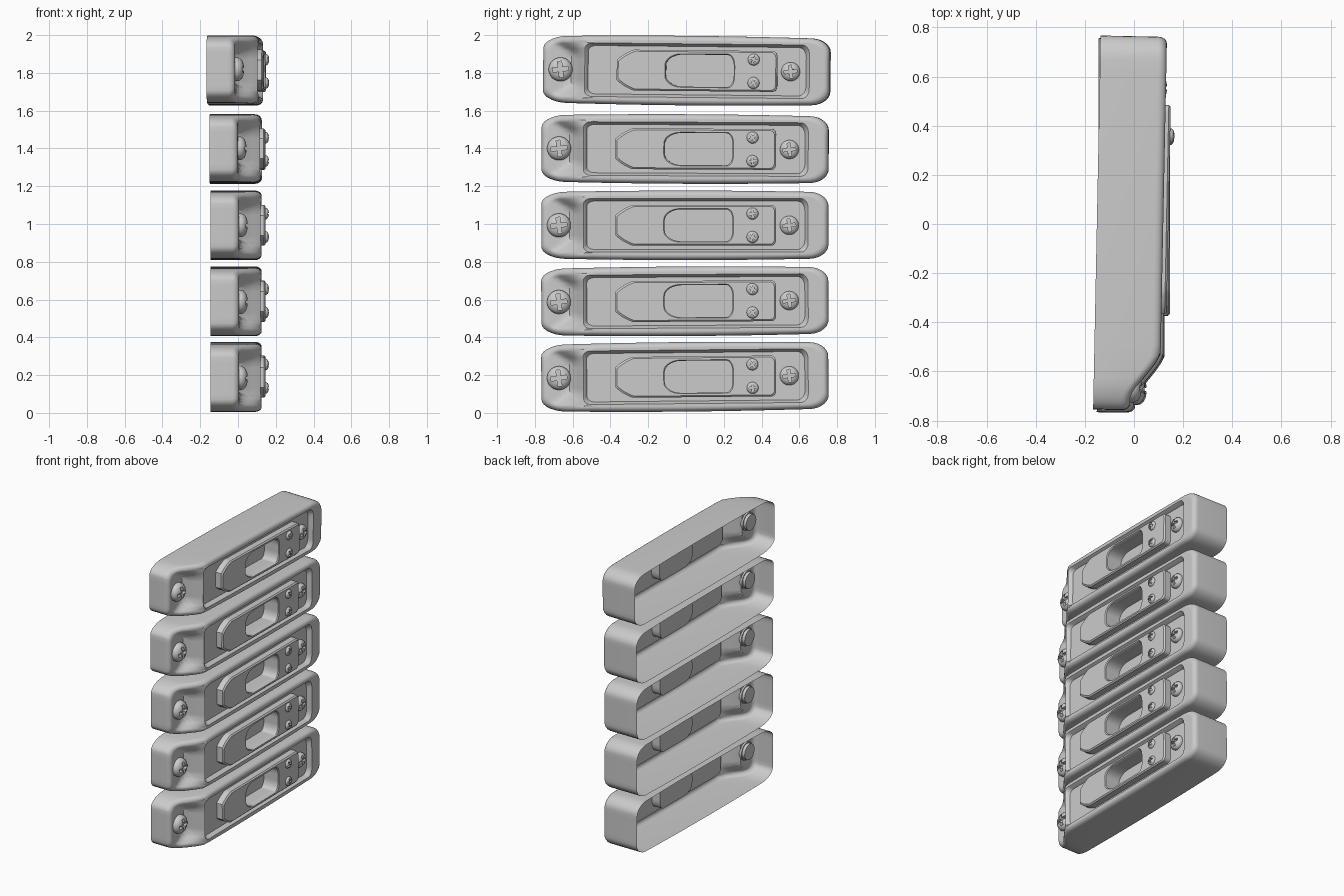
import bpy, bmesh, math
from mathutils import Matrix, Vector

if "Cube" in bpy.data.objects:
    bpy.data.objects.remove(bpy.data.objects["Cube"])


def outline(y0, y1, hz, left, right, chamfer=0.0, taper=0.0, nl=30, ns=8, nc=7):
    """Rounded rectangle in y-z; left/right are (ry, rz) corner radii. Same point count for any size."""
    pts = []

    def side(a, b, n):
        pts.extend((a[0] + (b[0] - a[0]) * i / n, a[1] + (b[1] - a[1]) * i / n) for i in range(n))

    def corner(cy, cz, r, start):
        for i in range(nc):
            t = i / nc
            c0, s0 = math.cos(start), math.sin(start)
            c1, s1 = math.cos(start + math.pi / 2), math.sin(start + math.pi / 2)
            a = start + t * math.pi / 2
            k = chamfer if cy < (y0 + y1) / 2 else 0
            c = math.cos(a) * (1 - k) + (c0 + (c1 - c0) * t) * k
            s = math.sin(a) * (1 - k) + (s0 + (s1 - s0) * t) * k
            pts.append((cy + r[0] * c, cz + r[1] * s))

    (ly, lz), (ry, rz) = left, right
    side((y0 + ly, -hz), (y1 - ry, -hz), nl)
    corner(y1 - ry, -hz + rz, right, -math.pi / 2)
    side((y1, -hz + rz), (y1, hz - rz), ns)
    corner(y1 - ry, hz - rz, right, 0)
    side((y1 - ry, hz), (y0 + ly, hz), nl)
    corner(y0 + ly, hz - lz, left, math.pi / 2)
    side((y0, hz - lz), (y0, -hz + lz), ns)
    corner(y0 + ly, -hz + lz, left, math.pi)
    return [(y, z * (1 - taper * (y / 0.76) ** 2)) for y, z in pts]


def loft(name, rings, cap=False, cyclic=False):
    bm = bmesh.new()
    vs = [[bm.verts.new(p) for p in r] for r in rings]
    pairs = list(zip(vs, vs[1:])) + ([(vs[-1], vs[0])] if cyclic else [])
    for a, b in pairs:
        n = len(a)
        for i in range(n):
            j = (i + 1) % n
            bm.faces.new((a[i], a[j], b[j], b[i]))
    if cap:
        bm.faces.new(vs[-1])
    return finish(bm, name, cyclic)


def finish(bm, name, fix=True):
    if fix:
        bmesh.ops.recalc_face_normals(bm, faces=bm.faces)
    me = bpy.data.meshes.new(name)
    bm.to_mesh(me)
    bm.free()
    return me


def add(name, me, mat=None):
    ob = bpy.data.objects.new(name, me)
    bpy.context.collection.objects.link(ob)
    if mat is not None:
        ob.matrix_world = mat
    return ob


def front_x(y, z):
    """Front surface: flat, with a scooped ramp down to the lower end."""
    edge = min(1, max(0, (abs(z) - 0.085) / 0.06))
    t = min(1, max(0, (-0.53 - y) / (0.085 + 0.10 * edge)))
    return 0.125 - 0.12 * (t * t * (3 - 2 * t) * (1 - 0.5 * edge) + t * 0.5 * edge)


def at(x, ring):
    return [(x, y, z) for y, z in ring]


def shape(inset):
    return outline(-0.763 + inset, 0.757 - inset, 0.184 - inset, (0.13, 0.065), (0.10, 0.075), taper=0.05)


# Housing: open-backed shell, rolled rim, scoop, recess and pocket
slot = outline(-0.11, 0.25, 0.085, (0.09, 0.06), (0.035, 0.06))
rings = [at(-0.145, shape(0))]
for k in range(6):
    a = k / 5 * math.pi / 2
    s = shape(0.026 * (1 - math.cos(a)))
    rings.append([(front_x(y, z) - 0.035 * (1 - math.sin(a)), y, z) for y, z in s])
lip, rim = shape(0.026), outline(-0.54, 0.65, 0.142, (0.04, 0.03), (0.04, 0.05))
for k in range(1, 9):
    mix = [(a[0] + (b[0] - a[0]) * k / 8, a[1] + (b[1] - a[1]) * k / 8) for a, b in zip(lip, rim)]
    rings.append([(front_x(y, z), y, z) for y, z in mix])
rings.append(at(0.117, outline(-0.534, 0.644, 0.137, (0.04, 0.03), (0.04, 0.05))))
rings.append(at(0.095, outline(-0.522, 0.632, 0.128, (0.04, 0.03), (0.04, 0.05))))
rings += [at(0.095, slot), at(0.03, slot)]
housing = loft("housing", rings, cap=True)


# Cover plate with window
def plate(inset):
    return outline(-0.37 + inset, 0.48 - inset, 0.108 - inset, (0.09, 0.055), (0.025, 0.03), chamfer=0.7)


slot_wide = outline(-0.115, 0.255, 0.089, (0.09, 0.06), (0.035, 0.06))
cover = loft("cover_plate", [at(0.094, plate(0)), at(0.138, plate(0)), at(0.146, plate(0.008)),
                             at(0.146, slot_wide), at(0.140, slot), at(0.094, slot)], cyclic=True)

# Domed cross-head screw of unit radius, pointing +x
seg = 32
prof = [(-0.3, 1.0), (0.08, 1.0), (0.25, 0.95), (0.45, 0.78), (0.57, 0.52), (0.62, 0.25)]
bm = bmesh.new()
loops = [[bm.verts.new((x, r * math.cos(2 * math.pi * i / seg), r * math.sin(2 * math.pi * i / seg)))
          for i in range(seg)] for x, r in prof]
for a, b in zip(loops, loops[1:]):
    for i in range(seg):
        bm.faces.new((a[i], a[(i + 1) % seg], b[(i + 1) % seg], b[i]))
bm.faces.new(loops[0])
bm.faces.new(loops[-1])
blank = add("screw_blank", finish(bm, "screw_blank"))
bm = bmesh.new()
arm = [(0.17, 0.17), (0.17, 0.68), (-0.17, 0.68)]
cross = []
for q in range(4):
    c, s = round(math.cos(q * math.pi / 2)), round(math.sin(q * math.pi / 2))
    cross += [bm.verts.new((0.27, y * c - z * s, y * s + z * c)) for y, z in arm]
face = bm.faces.new(cross)
ext = bmesh.ops.extrude_face_region(bm, geom=[face])["geom"]
bmesh.ops.translate(bm, vec=(1, 0, 0), verts=[v for v in ext if isinstance(v, bmesh.types.BMVert)])
cutter = add("cross_cutter", finish(bm, "cross_cutter"))
cutter.hide_render = True
mod = blank.modifiers.new("cross", "BOOLEAN")
mod.operation, mod.object, mod.solver = "DIFFERENCE", cutter, "EXACT"
bpy.context.view_layer.update()
screw = bpy.data.meshes.new_from_object(blank.evaluated_get(bpy.context.evaluated_depsgraph_get()))
screw.name = "screw"
bpy.data.objects.remove(blank)
bpy.data.objects.remove(cutter)

# Round boss seen behind the end screw
bm = bmesh.new()
bmesh.ops.create_cone(bm, cap_ends=True, segments=32, radius1=0.055, radius2=0.055, depth=0.03,
                      matrix=Matrix.Rotation(math.pi / 2, 4, "Y"))
boss = finish(bm, "boss")

# Five stacked units: height, tilt about x, turn about z, x and y shift
units = [(0.191, 0.010, 0, 0, -0.003), (0.591, 0.006, 0, 0, -0.003), (0.993, 0, 0, 0, -0.003),
         (1.397, -0.005, -0.006, -0.002, -0.002), (1.812, -0.010, -0.020, -0.006, 0.006)]
screws = [("end_screw", 0.012, -0.67, 0, 0.063), ("panel_screw", 0.098, 0.55, 0, 0.05),
          ("plate_screw_low", 0.144, 0.355, -0.062, 0.031), ("plate_screw_high", 0.144, 0.355, 0.062, 0.031)]
bpy.ops.object.select_all(action="DESELECT")
for n, (h, tilt, turn, dx, dy) in enumerate(units, 1):
    base = Matrix.Translation((dx, dy, h)) @ Matrix.Rotation(turn, 4, "Z") @ Matrix.Rotation(tilt, 4, "X")
    obs = [add(f"housing_{n}", housing, base), add(f"cover_plate_{n}", cover, base),
           add(f"boss_{n}", boss, base @ Matrix.Translation((-0.012, -0.67, 0)))]
    for k, (name, x, y, z, r) in enumerate(screws):
        spin = Matrix.Rotation(0.12 + 0.5 * (k > 1) * ((n + k) % 3), 4, "X")
        obs.append(add(f"{name}_{n}", screw, base @ Matrix.Translation((x, y, z)) @ spin @ Matrix.Scale(r, 4)))
    if n == 1:
        for ob in obs:
            ob.select_set(True)
        bpy.context.view_layer.objects.active = obs[0]
        bpy.ops.object.shade_smooth_by_angle(angle=math.radians(35))
